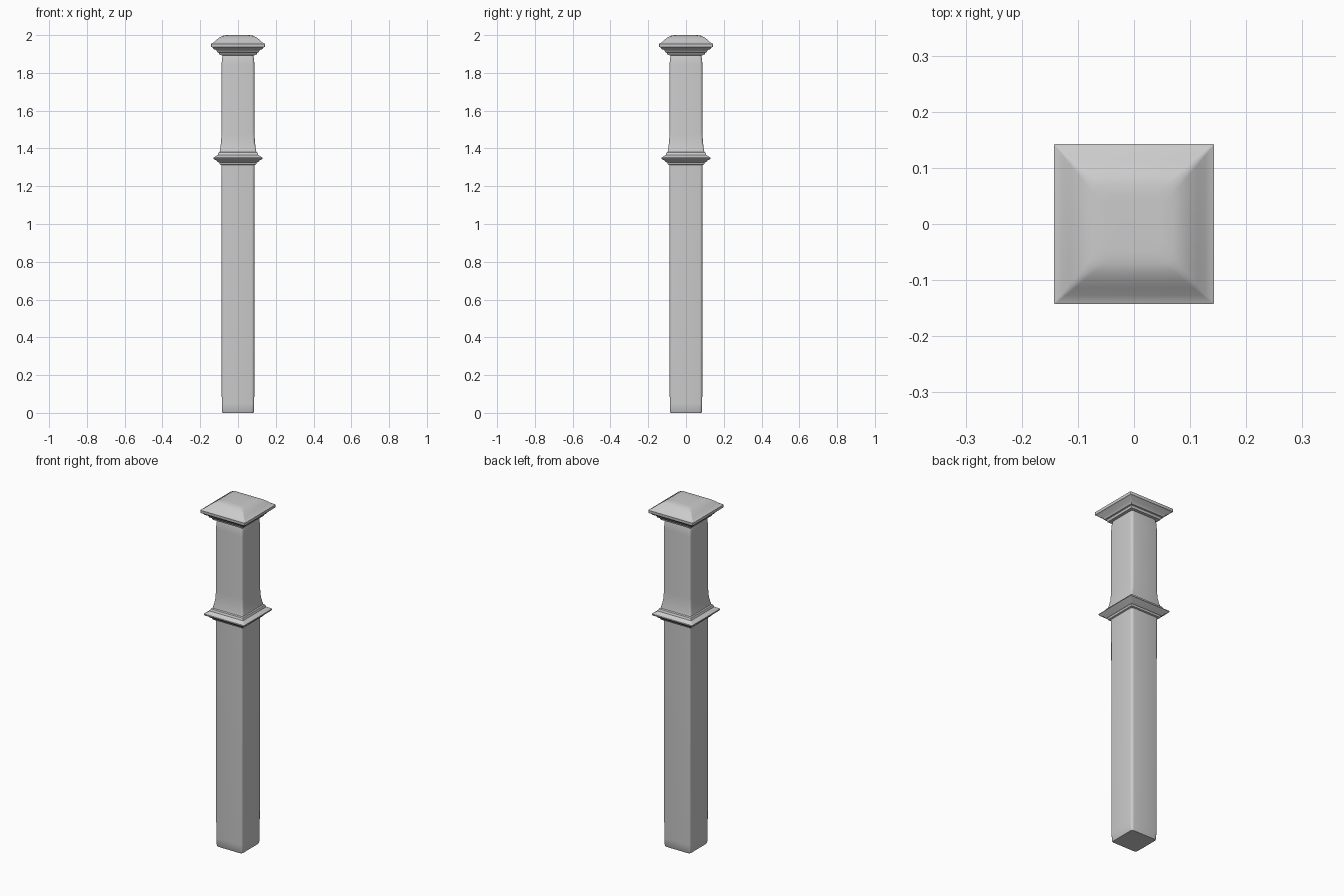
import bpy, bmesh, math

if "Cube" in bpy.data.objects:
    bpy.data.objects.remove(bpy.data.objects["Cube"])


def square_ring(half, radius, segs=4):
    """Rounded-square outline, counter-clockwise."""
    pts = []
    c = half - radius
    for q, (sx, sy) in enumerate([(1, 1), (-1, 1), (-1, -1), (1, -1)]):
        for i in range(segs + 1):
            a = math.radians(90 * (q + i / segs))
            pts.append((sx * c + radius * math.cos(a), sy * c + radius * math.sin(a)))
    return pts


def square_loft(name, profile, cap_bottom=False, cap_top=False, angle=30):
    """Sweep a (z, half width, corner radius) profile around a square."""
    bm = bmesh.new()
    rings = [[bm.verts.new((x, y, z)) for x, y in square_ring(h, r)] for z, h, r in profile]
    for lo, hi in zip(rings, rings[1:]):
        n = len(lo)
        for i in range(n):
            j = (i + 1) % n
            bm.faces.new((lo[i], lo[j], hi[j], hi[i]))
    if cap_bottom:
        bm.faces.new(rings[0][::-1])
    if cap_top:
        bm.faces.new(rings[-1])
    mesh = bpy.data.meshes.new(name)
    bm.to_mesh(mesh)
    bm.free()
    ob = bpy.data.objects.new(name, mesh)
    bpy.context.collection.objects.link(ob)
    bpy.ops.object.select_all(action='DESELECT')
    bpy.context.view_layer.objects.active = ob
    ob.select_set(True)
    bpy.ops.object.shade_smooth_by_angle(angle=math.radians(angle))
    return ob


R = 0.014   # shaft corner rounding
S = 0.003   # moulding corner rounding

# Lower shaft
square_loft("lower_post", [(0, 0.081, R), (0.006, 0.084, R), (0.05, 0.086, R),
                           (1.24, 0.087, R), (1.312, 0.088, R)], cap_bottom=True)

# Stepped moulding around the middle
square_loft("middle_collar", [(1.312, 0.088, R), (1.315, 0.096, S), (1.325, 0.099, S),
                              (1.328, 0.107, S), (1.337, 0.114, S), (1.342, 0.126, S),
                              (1.347, 0.130, S), (1.352, 0.129, S), (1.366, 0.107, S),
                              (1.378, 0.103, S), (1.382, 0.097, 0.006)])

# Upper shaft, flaring out at its foot
square_loft("upper_post", [(1.382, 0.097, 0.006), (1.40, 0.094, 0.01), (1.43, 0.090, R),
                           (1.48, 0.087, R), (1.84, 0.087, R), (1.875, 0.085, R),
                           (1.893, 0.081, R)])

# Cap: stepped underside, thin rim and soft domed top
square_loft("post_cap", [(1.893, 0.081, R), (1.894, 0.097, S), (1.906, 0.101, S),
                         (1.908, 0.109, S), (1.920, 0.115, S), (1.926, 0.128, S),
                         (1.933, 0.133, S), (1.938, 0.142, S), (1.954, 0.143, S),
                         (1.957, 0.136, S), (1.963, 0.127, 0.005), (1.975, 0.114, 0.008),
                         (1.987, 0.098, 0.011), (1.995, 0.084, 0.014), (1.999, 0.070, 0.018),
                         (2.0, 0.05, 0.02)], cap_top=True, angle=40)
